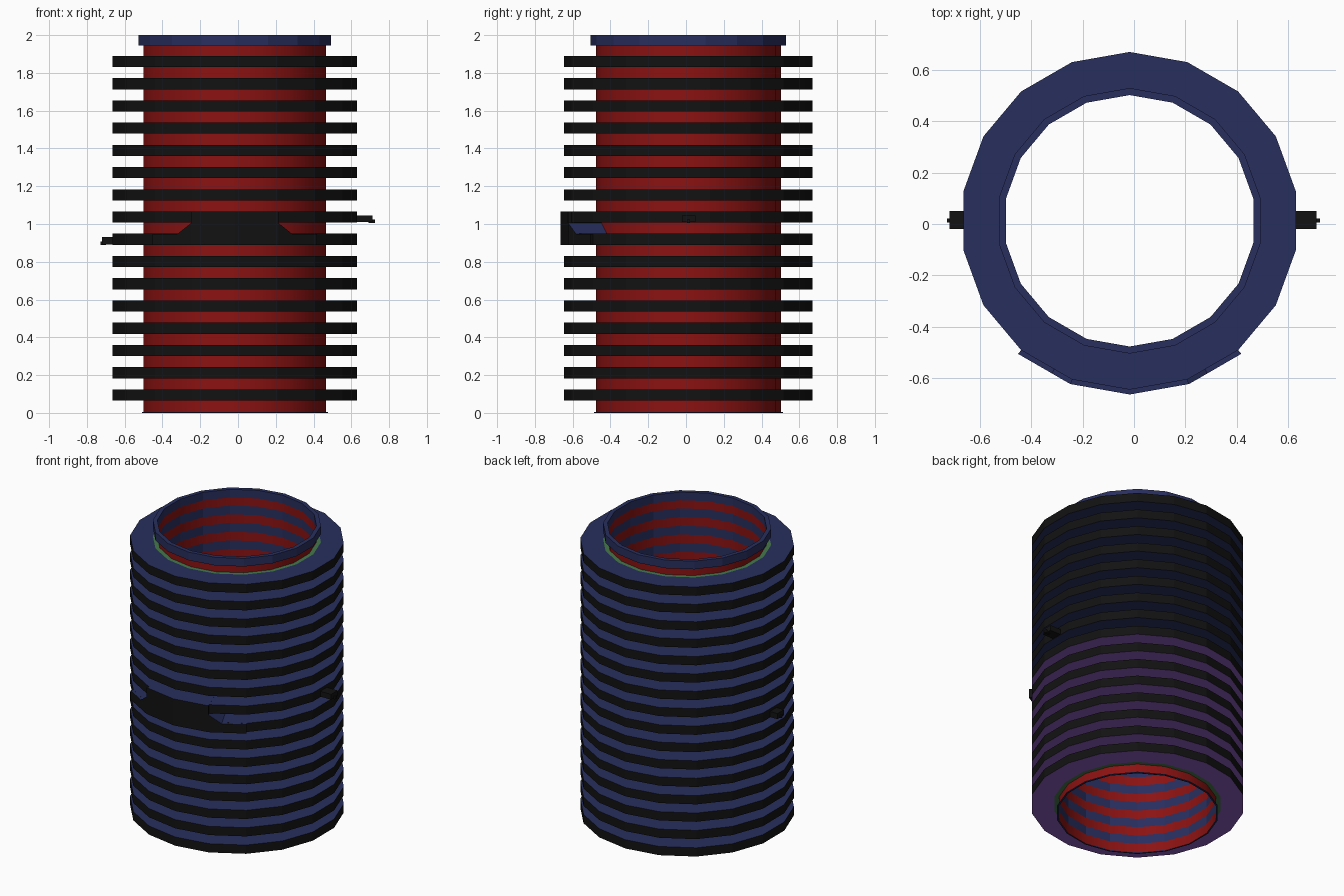
import bpy
import bmesh
from math import sin, cos, radians
from mathutils import Vector

if "Cube" in bpy.data.objects:
    bpy.data.objects.remove(bpy.data.objects["Cube"])

CX, CY = -0.017, 0.0125       # axis of the stack
SIDES = 18
R_IN, R_LIP, R_OUT = 0.49, 0.5175, 0.658
FINS, Z_FIRST, PITCH, HALF = 16, 0.095, 0.1177, 0.0295


def material(name, rgb):
    m = bpy.data.materials.new(name)
    m.diffuse_color = (*rgb, 1)
    m.use_nodes = True
    m.node_tree.nodes["Principled BSDF"].inputs["Base Color"].default_value = m.diffuse_color
    return m


RED = material("red", (0.26, 0.006, 0.006))
BLUE = material("blue", (0.021, 0.028, 0.112))
BLACK = material("black", (0.006, 0.006, 0.006))
GREEN = material("green", (0.06, 0.19, 0.07))
PURPLE = material("purple", (0.25, 0.1, 0.5))


def point(r, degrees, z):
    """Point at an angle measured from the front (-y)."""
    a = radians(degrees)
    return Vector((CX + r * sin(a), CY - r * cos(a), z))


def finish(name, bm, mats):
    me = bpy.data.meshes.new(name)
    bm.to_mesh(me)
    bm.free()
    for m in mats:
        me.materials.append(m)
    ob = bpy.data.objects.new(name, me)
    bpy.context.collection.objects.link(ob)
    return ob


def lathe(name, profile, mats, closed=True, smooth=False):
    """Revolve (radius, z) points; one material per profile segment."""
    bm = bmesh.new()
    loops = [[bm.verts.new(point(r, 360 * i / SIDES, z)) for i in range(SIDES)]
             for r, z in profile]
    unique = list(dict.fromkeys(mats))
    for s in range(len(profile) if closed else len(profile) - 1):
        a, b = loops[s], loops[(s + 1) % len(profile)]
        for i in range(SIDES):
            j = (i + 1) % SIDES
            f = bm.faces.new((a[i], a[j], b[j], b[i]))
            f.material_index = unique.index(mats[s])
            f.smooth = smooth
    if closed:
        bmesh.ops.recalc_face_normals(bm, faces=bm.faces)
    return finish(name, bm, unique)


def band(name, r0, r1, z0, z1, mat):
    lathe(name, [(r0, z0), (r1, z0), (r1, z1), (r0, z1)], [mat] * 4)


def box(name, x, y, z):
    bm = bmesh.new()
    bmesh.ops.create_cube(bm, size=1)
    for v in bm.verts:
        v.co = [(lo + hi) / 2 + c * (hi - lo) for c, (lo, hi) in zip(v.co, (x, y, z))]
    finish(name, bm, [BLACK])


# Cooling fins: black rims, blue tops, lower bank with purple undersides
centres = [Z_FIRST + PITCH * i for i in range(FINS)]
for n, zc in enumerate(centres):
    lo, hi = zc - HALF, zc + HALF
    under = PURPLE if n < FINS // 2 else BLUE
    lathe(f"fin_{n + 1}",
          [(R_IN, lo), (R_LIP, lo), (R_OUT, lo), (R_OUT, hi), (R_LIP, hi), (R_IN, hi)],
          [GREEN, under, BLACK, BLUE, GREEN, BLUE])

# Red sleeve sections between the fins
starts = [0] + [z + HALF for z in centres]
ends = [z - HALF for z in centres] + [1.945]
for n, (lo, hi) in enumerate(zip(starts, ends)):
    lathe(f"sleeve_{n + 1}", [(R_IN, lo), (R_IN, hi)], [RED], closed=False, smooth=True)

# Top collar and thin bottom lip
band("top_collar", R_IN, R_LIP, 1.945, 2.0, BLUE)
band("bottom_lip", R_IN, R_IN + 0.01, 0, 0.006, BLUE)

# Front bridge joining the two middle fins, wider at its foot
R_BRIDGE = 0.677
FOOT, STEP, NECK, TOP = 0.888, 0.948, 1.005, 1.067


def bridge_point(r, a, z):
    s, a = (1 if a >= 0 else -1), abs(a)
    if 20 < a < 40:                       # keep the shoulder on the flat facet
        return point(r, 20 * s, z).lerp(point(r, 40 * s, z), (a - 20) / 20)
    return point(r, a * s, z)


bm = bmesh.new()
stations = [(-40, STEP), (-27, STEP), (-20, NECK), (-20, TOP), (0, TOP),
            (20, TOP), (20, NECK), (27, STEP), (40, STEP)]
columns = [[bm.verts.new(bridge_point(r, a, z)) for r, z in
            ((R_IN, FOOT), (R_BRIDGE, FOOT), (R_BRIDGE, h), (R_IN, h))]
           for a, h in stations]
for a, b in zip(columns, columns[1:]):
    for k in range(4):
        m = (k + 1) % 4
        bm.faces.new((a[k], a[m], b[m], b[k]))
bm.faces.new(columns[0])
bm.faces.new(columns[-1])
bmesh.ops.remove_doubles(bm, verts=bm.verts, dist=1e-5)
bmesh.ops.recalc_face_normals(bm, faces=bm.faces)
for f in bm.faces:
    f.material_index = 1 if f.normal.z > 0.3 else 0
finish("front_bridge", bm, [BLACK, BLUE])

# Side terminals, each with a small tip
box("left_terminal", (-0.72, -0.6), (-0.02, 0.05), (0.892, 0.93))
box("left_terminal_tip", (-0.728, -0.7), (0.005, 0.022), (0.89, 0.908))
box("right_terminal", (0.58, 0.711), (-0.02, 0.05), (1.01, 1.046))
box("right_terminal_tip", (0.69, 0.724), (0.005, 0.022), (1.005, 1.024))
